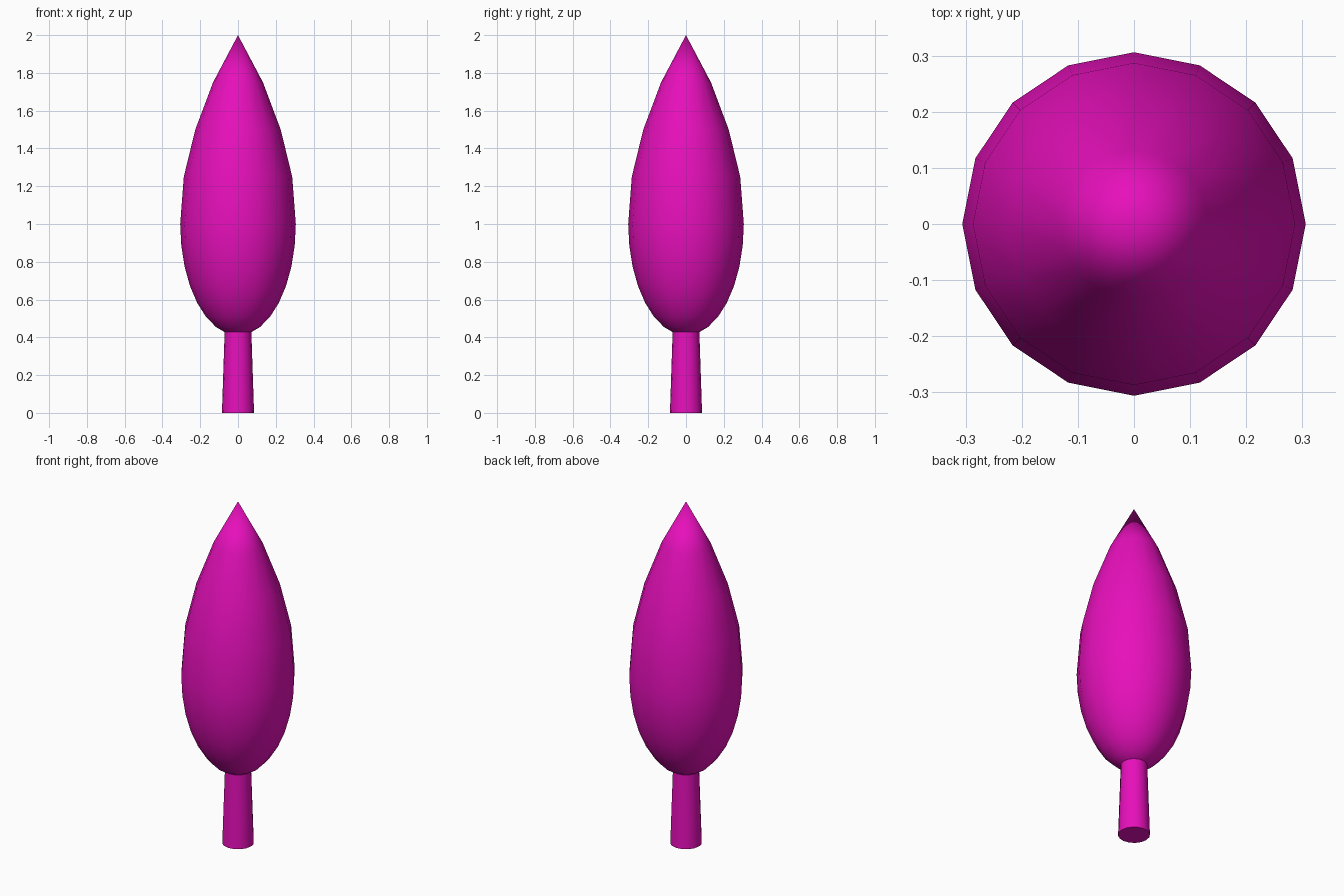
import bpy, bmesh, math

if "Cube" in bpy.data.objects:
    bpy.data.objects.remove(bpy.data.objects["Cube"])

SIDES = 16
mat = bpy.data.materials.new("magenta")
mat.diffuse_color = (0.8, 0.005, 0.5, 1)
mat.use_nodes = True
mat.node_tree.nodes["Principled BSDF"].inputs["Base Color"].default_value = mat.diffuse_color


def lathe(name, profile, angle):
    """Revolve (radius, z) points, listed bottom to top, around z."""
    bm = bmesh.new()
    verts = [bm.verts.new((r, 0, z)) for r, z in profile]
    edges = [bm.edges.new(pair) for pair in zip(verts, verts[1:])]
    bmesh.ops.spin(bm, geom=verts + edges, axis=(0, 0, 1), cent=(0, 0, 0),
                   angle=math.tau, steps=SIDES, use_duplicate=False)
    bmesh.ops.remove_doubles(bm, verts=bm.verts, dist=1e-4)
    bmesh.ops.recalc_face_normals(bm, faces=bm.faces)
    mesh = bpy.data.meshes.new(name)
    bm.to_mesh(mesh)
    bm.free()
    mesh.materials.append(mat)
    obj = bpy.data.objects.new(name, mesh)
    bpy.context.collection.objects.link(obj)
    bpy.ops.object.select_all(action='DESELECT')
    obj.select_set(True)
    bpy.context.view_layer.objects.active = obj
    bpy.ops.object.shade_smooth_by_angle(angle=math.radians(angle))
    return obj


# Foliage: rounded bowl below z = 1, tapering to a point above
bowl = [(0.306 * math.sin(k * math.pi / 16), 1 - 0.59 * math.cos(k * math.pi / 16))
        for k in range(9)]
lathe("foliage", bowl + [(0.287, 1.25), (0.226, 1.5), (0.132, 1.75), (0, 2)], 80)

# Trunk: slightly tapered, its top hidden inside the foliage
lathe("trunk", [(0, 0), (0.085, 0), (0.07, 0.45), (0, 0.45)], 40)
